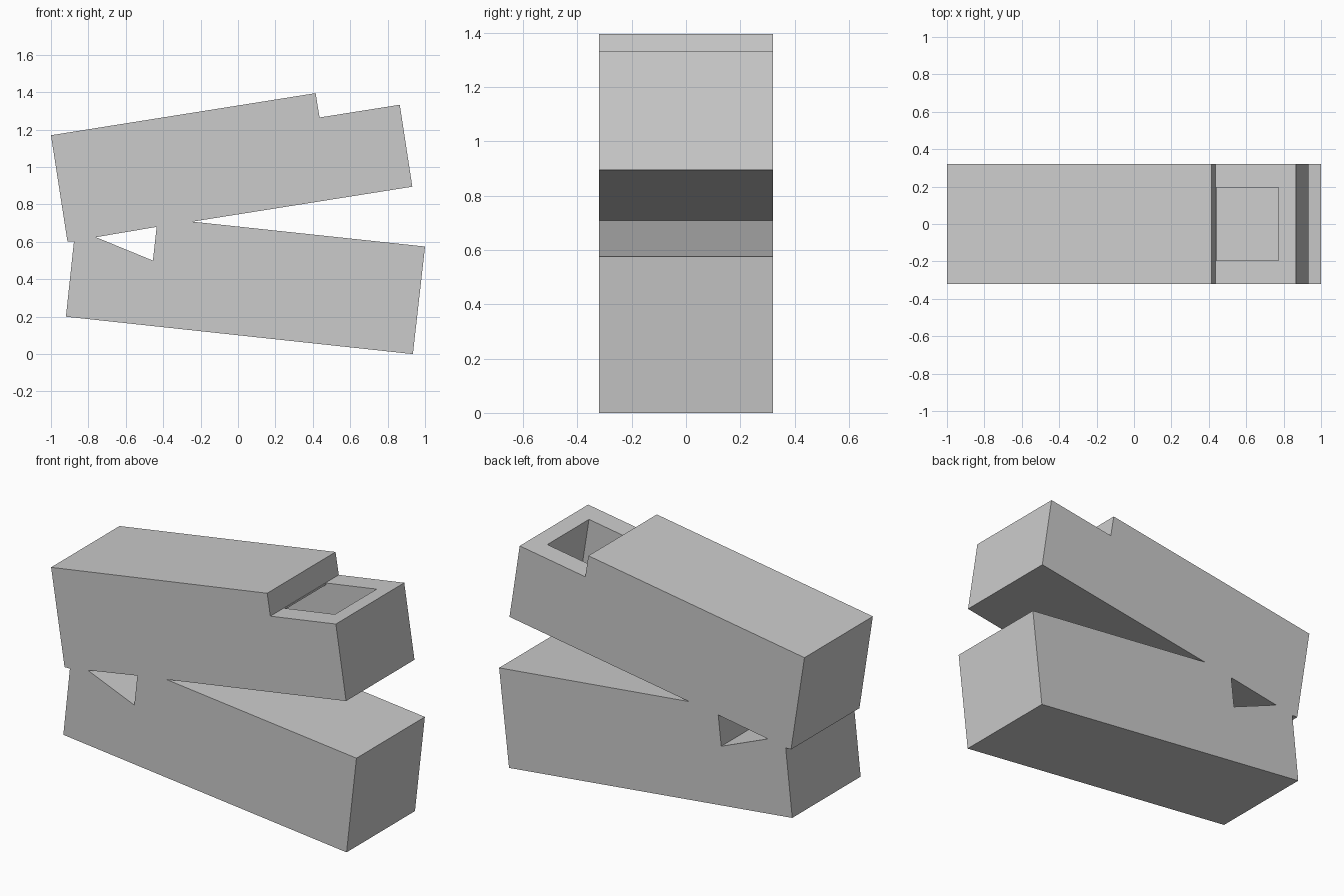
import bpy
import bmesh
from math import radians, cos, sin

cube = bpy.data.objects.get("Cube")
if cube:
    bpy.data.objects.remove(cube, do_unlink=True)

# Single plain grey
grey = bpy.data.materials.new("plain grey")
grey.use_nodes = True
colour = (0.6, 0.6, 0.6, 1)
grey.diffuse_color = colour
grey.node_tree.nodes["Principled BSDF"].inputs["Base Color"].default_value = colour


def prism(name, profile, half_width):
    """Extrude an x-z profile symmetrically along y."""
    bm = bmesh.new()
    face = bm.faces.new([bm.verts.new((x, -half_width, z)) for x, z in profile])
    extruded = bmesh.ops.extrude_face_region(bm, geom=[face])
    verts = [v for v in extruded["geom"] if isinstance(v, bmesh.types.BMVert)]
    bmesh.ops.translate(bm, vec=(0, 2 * half_width, 0), verts=verts)
    bmesh.ops.recalc_face_normals(bm, faces=bm.faces)
    mesh = bpy.data.meshes.new(name)
    bm.to_mesh(mesh)
    bm.free()
    mesh.materials.append(grey)
    obj = bpy.data.objects.new(name, mesh)
    bpy.context.collection.objects.link(obj)
    return obj


def cut(target, cutter):
    """Subtract the cutter, apply the result and remove the cutter."""
    cutter.hide_render = True
    mod = target.modifiers.new(cutter.name, "BOOLEAN")
    mod.operation = "DIFFERENCE"
    mod.solver = "EXACT"
    mod.object = cutter
    bpy.context.view_layer.objects.active = target
    bpy.ops.object.modifier_apply(modifier=mod.name)
    bpy.data.objects.remove(cutter, do_unlink=True)


# Two jaws joined at the hinge end, with a stepped ledge on the upper jaw
body = prism("jaw_body", [
    (-1, 1.17), (0.415, 1.395), (0.436, 1.265), (0.865, 1.333),
    (0.932, 0.895), (-0.245, 0.708), (1, 0.575), (0.935, 0),
    (-0.92, 0.2), (-0.877, 0.603), (-0.912, 0.603)], 0.32)

# Triangular opening right through the hinge
cut(body, prism("hinge_opening", [(-0.76, 0.625), (-0.435, 0.68), (-0.455, 0.5)], 0.5))

# Tilted pocket sunk in the ledge and running back under the step
tilt = radians(9)
pocket = [(-0.3, -0.35), (0.34, -0.35), (0.34, 0.05),
          (0.003, 0.05), (0.003, -0.01), (-0.3, -0.01)]
cut(body, prism("ledge_pocket", [
    (0.436 + u * cos(tilt) - v * sin(tilt), 1.265 + u * sin(tilt) + v * cos(tilt))
    for u, v in pocket], 0.195))
